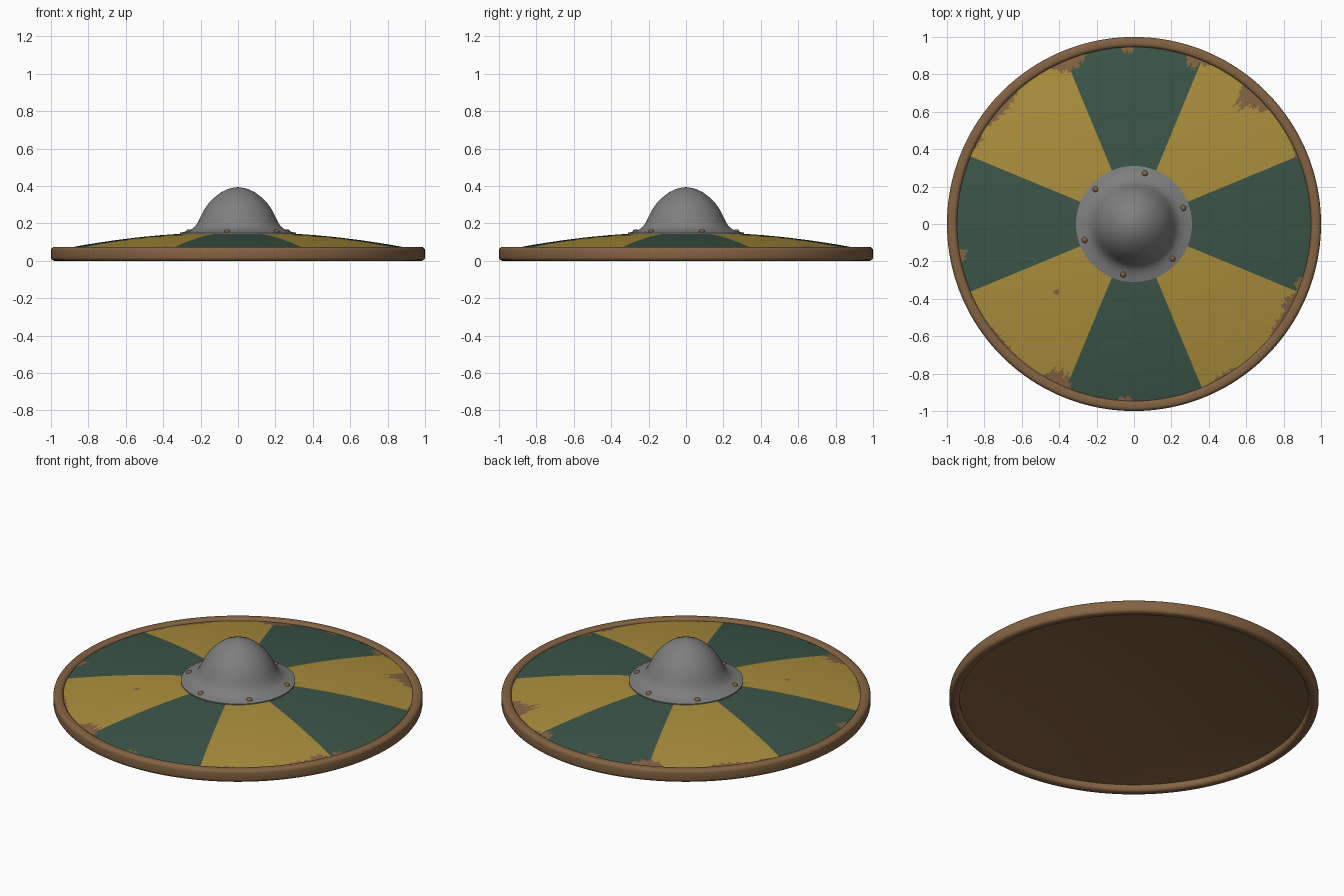
import bpy, bmesh, math

cube = bpy.data.objects.get("Cube")
if cube:
    bpy.data.objects.remove(cube, do_unlink=True)


def material(name, rgb):
    m = bpy.data.materials.new(name)
    m.use_nodes = True
    m.diffuse_color = (*rgb, 1)
    m.node_tree.nodes["Principled BSDF"].inputs["Base Color"].default_value = (*rgb, 1)
    return m


WOOD = material("worn wood brown", (0.23, 0.125, 0.055))
YELLOW = material("yellow paint", (0.40, 0.27, 0.045))
GREEN = material("green paint", (0.045, 0.09, 0.063))
STEEL = material("grey steel", (0.21, 0.21, 0.21))


def lathe(name, profile, steps, mats, closed=False, rule=None, angle=40):
    """Spin a (radius, height) profile about z; zero radius becomes a pole."""
    bm = bmesh.new()
    rings = []
    for r, z in profile:
        if r == 0:
            rings.append([bm.verts.new((0, 0, z))] * steps)
        else:
            turns = [math.tau * i / steps for i in range(steps)]
            rings.append([bm.verts.new((r * math.cos(a), r * math.sin(a), z)) for a in turns])
    pairs = list(zip(rings, rings[1:]))
    if closed:
        pairs.append((rings[-1], rings[0]))
    for low, high in pairs:
        for i in range(steps):
            j = (i + 1) % steps
            corners = list(dict.fromkeys((low[i], low[j], high[j], high[i])))
            face = bm.faces.new(corners)
            if rule:
                face.material_index = rule(face.calc_center_median())
    bmesh.ops.recalc_face_normals(bm, faces=bm.faces)
    mesh = bpy.data.meshes.new(name)
    bm.to_mesh(mesh)
    bm.free()
    for m in mats:
        mesh.materials.append(m)
    ob = bpy.data.objects.new(name, mesh)
    bpy.context.collection.objects.link(ob)
    bpy.ops.object.select_all(action="DESELECT")
    ob.select_set(True)
    bpy.context.view_layer.objects.active = ob
    bpy.ops.object.shade_smooth_by_angle(angle=math.radians(angle))
    return ob


def dome(r):
    return 0.155 - 0.104 * r * r


# Chipped paint along the edge: direction, half width in degrees, depth
EDGE = 0.96
CHIPS = [(112, 6, .07), (92, 2.2, .045), (70, 2.5, .07), (66, 2, .035),
         (48, 4, .12), (44, 4, .06), (139, 8, .045), (152, 3, .03),
         (190, 2.5, .05), (244, 5, .085), (267, 3, .035), (221, 8, .025),
         (333, 4, .055), (326, 6, .035), (340, 3, .04), (301, 6, .03), (23, 3, .025)]


def paint(p):
    """0 wood, 1 yellow, 2 green."""
    r = math.hypot(p.x, p.y)
    turn = math.degrees(math.atan2(p.y, p.x)) % 360
    if p.z < dome(r) - 0.01 or math.hypot(p.x + 0.415, p.y + 0.365) < 0.014:
        return 0
    wobble = 1 + 0.2 * math.sin(turn * 2.3) + 0.15 * math.sin(turn * 5.1 + r * 60)
    for mid, half, depth in CHIPS:
        off = abs(turn - mid) / half
        if off < 1 and EDGE - r < depth * wobble * math.sqrt(1 - off * off):
            return 0
    return 2 if int((turn + 22.5) // 45) % 2 == 0 else 1


# Domed board: painted top skin and bare wooden back
radii = [0, 0.15, 0.28, 0.4, 0.5] + [0.53 + 0.007 * i for i in range(7)]
radii += [0.65, 0.74] + [0.8 + 0.008 * i for i in range(21)]
top = [(r, dome(r)) for r in radii]
back = [(r, dome(r) - 0.025) for r in (0.96, 0.8, 0.6, 0.4, 0.2, 0)]
lathe("board", top + back, 720, [WOOD, YELLOW, GREEN], rule=paint)

# Rounded wooden rim
rim = []
for cx, cz, start in ((0.98, 0.055, 0), (0.965, 0.055, 90), (0.965, 0.02, 180), (0.98, 0.02, 270)):
    for k in range(5):
        a = math.radians(start + k * 22.5)
        rim.append((cx + 0.02 * math.cos(a), cz + 0.02 * math.sin(a)))
lathe("rim", rim, 160, [WOOD], closed=True)

# Steel boss with flared flange
boss = [(0.28, 0.138), (0.31, 0.142), (0.31, 0.15), (0.28, 0.157), (0.25, 0.168), (0.228, 0.185),
        (0.212, 0.21), (0.198, 0.24), (0.18, 0.275), (0.155, 0.31), (0.125, 0.34),
        (0.09, 0.367), (0.05, 0.385), (0.02, 0.392), (0, 0.394)]
lathe("boss", boss, 96, [STEEL])

# Six rivets around the flange
for i in range(6):
    a = math.radians(18 + 60 * i)
    cap = [(0.016, -0.01), (0.016, 0.002), (0.012, 0.008), (0.006, 0.011), (0, 0.012)]
    rivet = lathe("rivet_%d" % (i + 1), cap, 16, [WOOD], angle=60)
    rivet.location = (0.276 * math.cos(a), 0.276 * math.sin(a), 0.157)
